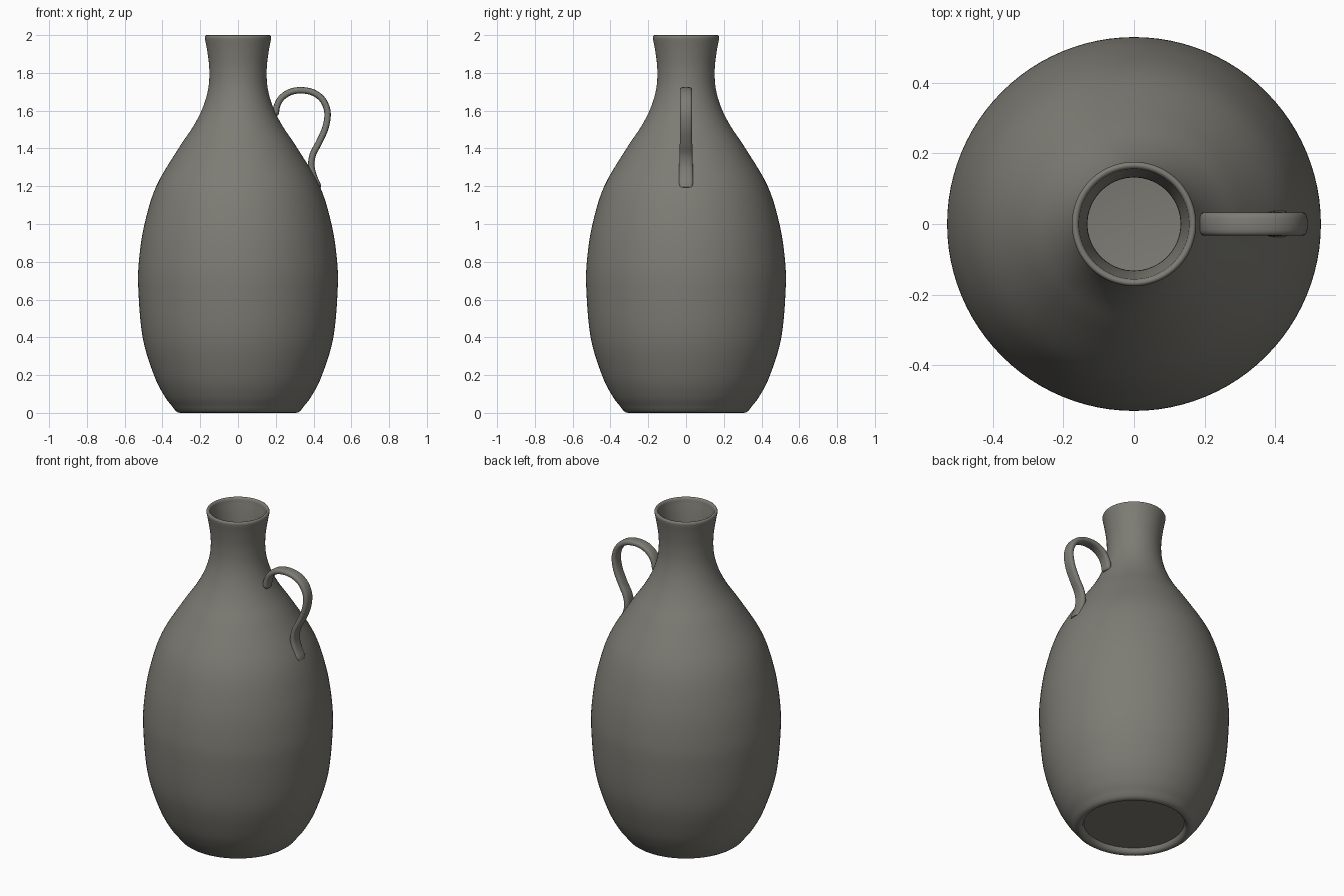
import bpy, bmesh, math
from mathutils import Vector

cube = bpy.data.objects.get("Cube")
if cube:
    bpy.data.objects.remove(cube, do_unlink=True)

# One stoneware colour for everything
clay = bpy.data.materials.new("grey_clay")
clay.use_nodes = True
colour = (0.205, 0.2, 0.175, 1)
clay.diffuse_color = colour
clay.node_tree.nodes["Principled BSDF"].inputs["Base Color"].default_value = colour


def smooth_path(points, steps):
    """Smooth curve through (x, z) points."""
    p = [Vector(q) for q in points]
    p = [2 * p[0] - p[1]] + p + [2 * p[-1] - p[-2]]
    out = []
    for a, b, c, d in zip(p, p[1:], p[2:], p[3:]):
        for i in range(steps):
            t = i / steps
            out.append(b + (c - a) * t / 2 + (2 * a - 5 * b + 4 * c - d) * t * t / 2
                       + (3 * b - a - 3 * c + d) * t ** 3 / 2)
    return out + [p[-2]]


def finish(bm, name, angle):
    bmesh.ops.recalc_face_normals(bm, faces=bm.faces)
    mesh = bpy.data.meshes.new(name)
    bm.to_mesh(mesh)
    bm.free()
    mesh.materials.append(clay)
    obj = bpy.data.objects.new(name, mesh)
    bpy.context.collection.objects.link(obj)
    bpy.ops.object.select_all(action='DESELECT')
    obj.select_set(True)
    bpy.context.view_layer.objects.active = obj
    bpy.ops.object.shade_smooth_by_angle(angle=math.radians(angle))


# Body: outer wall, rim, inner wall and recessed base turned about z
wall = 0.02
outer = smooth_path([(0.345, 0.03), (0.39, 0.09), (0.445, 0.2), (0.505, 0.4), (0.528, 0.66),
                     (0.523, 0.82), (0.495, 1.0), (0.433, 1.2), (0.315, 1.4), (0.235, 1.52),
                     (0.185, 1.62), (0.157, 1.72), (0.152, 1.82), (0.162, 1.91), (0.175, 1.98)], 5)
inner = [Vector((p.x - wall, p.y)) for p in reversed(outer) if p.y > 0.06]
base = [Vector(p) for p in [(0, 0.03), (0.28, 0.03), (0.285, 0.012), (0.295, 0.003),
                            (0.305, 0), (0.32, 0.003), (0.333, 0.013)]]
rim = [Vector(p) for p in [(0.176, 1.99), (0.173, 1.997), (0.167, 2.0), (0.16, 1.997), (0.156, 1.99)]]
profile = base + outer + rim + inner + [Vector((0.33, 0.05)), Vector((0, 0.05))]
bm = bmesh.new()
verts = [bm.verts.new((p.x, 0, p.y)) for p in profile]
edges = [bm.edges.new(pair) for pair in zip(verts, verts[1:])]
bmesh.ops.spin(bm, geom=verts + edges, axis=(0, 0, 1), cent=(0, 0, 0),
               angle=math.tau, steps=96, use_merge=True)
bmesh.ops.remove_doubles(bm, verts=bm.verts, dist=0.0001)
finish(bm, "jug_body", 50)

# Handle: flat strap with rounded edges swept along an S-shaped path
path = smooth_path([(0.2, 1.575), (0.205, 1.62), (0.228, 1.665), (0.275, 1.698), (0.335, 1.708),
                    (0.4, 1.695), (0.45, 1.655), (0.474, 1.59), (0.463, 1.51), (0.428, 1.43),
                    (0.397, 1.37), (0.388, 1.31), (0.402, 1.25), (0.43, 1.19)], 5)
bm = bmesh.new()
rings = []
last = len(path) - 1
sides = 20
for i, p in enumerate(path):
    tangent = (path[min(i + 1, last)] - path[max(i - 1, 0)]).normalized()
    normal = Vector((-tangent.y, tangent.x))
    f = i / last
    half_width = 0.033 + 0.006 * max(0, f - 0.7) / 0.3
    # Round off both tips
    tip = min(i, last - i)
    scale = (0.7, 0.93)[tip] if tip < 2 else 1
    ring = []
    for k in range(sides):
        a = math.tau * k / sides
        c, s = math.cos(a), math.sin(a)
        across = half_width * scale * math.copysign(abs(c) ** 0.6, c)
        depth = 0.017 * scale * math.copysign(abs(s) ** 0.8, s)
        q = p + normal * depth
        ring.append(bm.verts.new((q.x, across, q.y)))
    rings.append(ring)
for a, b in zip(rings, rings[1:]):
    for k in range(sides):
        n = (k + 1) % sides
        bm.faces.new((a[k], a[n], b[n], b[k]))
bm.faces.new(rings[0])
bm.faces.new(rings[-1])
finish(bm, "jug_handle", 60)
